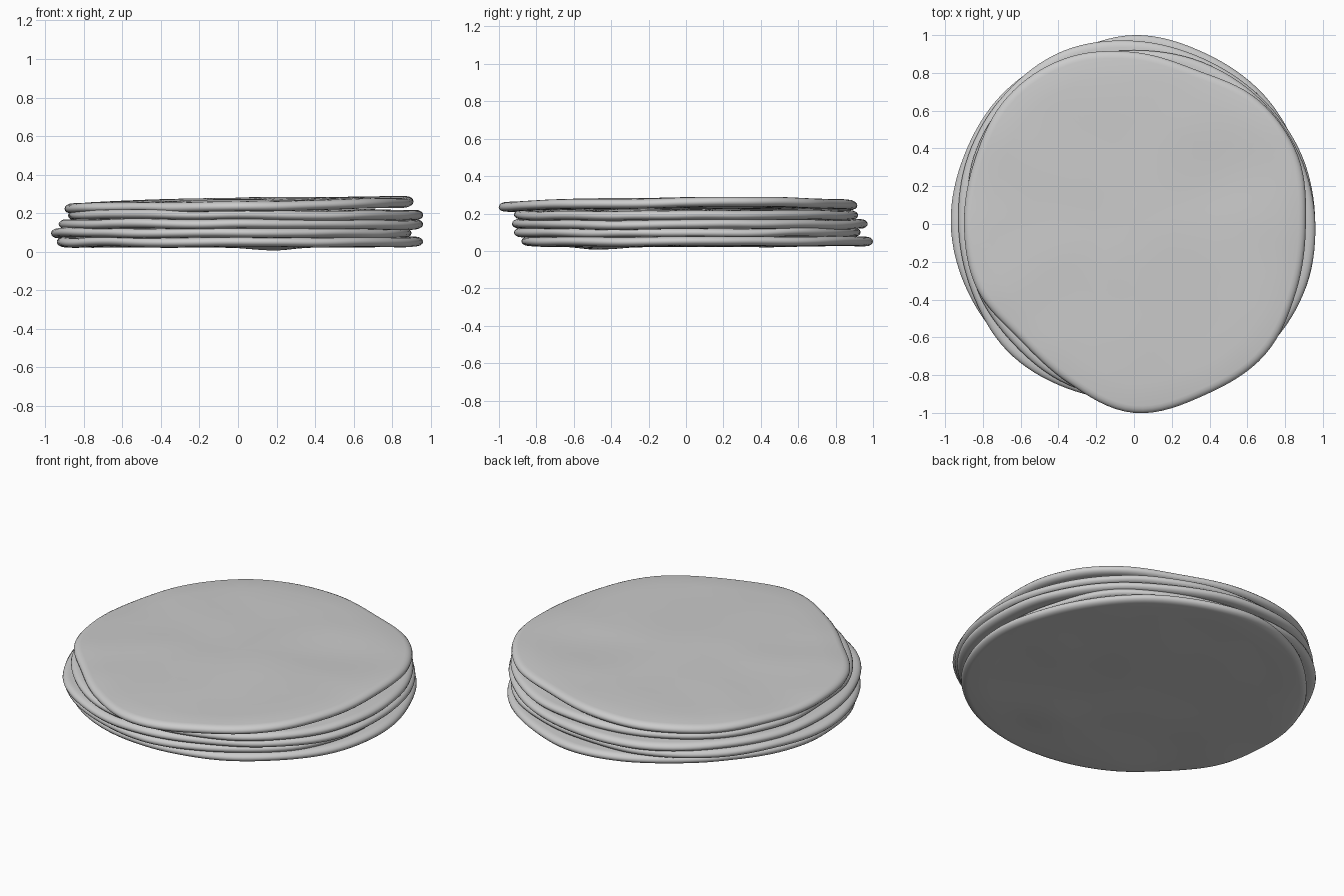
import bpy, bmesh, math
from mathutils import Vector, noise

cube = bpy.data.objects.get("Cube")
if cube:
    bpy.data.objects.remove(cube, do_unlink=True)

mat = bpy.data.materials.new("plain_grey")
mat.use_nodes = True
GREY = (0.6, 0.6, 0.6, 1)
mat.diffuse_color = GREY
mat.node_tree.nodes["Principled BSDF"].inputs["Base Color"].default_value = GREY

SEGMENTS = 128


def outline(radii, t):
    """Smooth closed radius curve through evenly spaced radii, t in 0..1."""
    n = len(radii)
    i = int(t * n)
    u = t * n - i
    a, b, c, d = (radii[(i + k) % n] for k in (-1, 0, 1, 2))
    return b + u * (c - a + u * (2 * a - 5 * b + 4 * c - d + u * (3 * (b - c) + d - a))) / 2


def warp(x, y, seed):
    """Gentle hand-rolled waviness: a shared part and a part of each layer."""
    shared = noise.noise(Vector((x * 2, y * 2, 5)))
    own = noise.noise(Vector((x * 3, y * 3, seed * 7.3)))
    return 0.008 * shared + 0.007 * own


def flat_round(name, z, thick, radii, seed, tilt=(0, 0), dome=0.0, sag=0.0):
    bm = bmesh.new()
    half = thick / 2
    # Cross-section as (share of radius, inset from rim, height)
    inner = [k / 8 for k in range(1, 8)]
    section = [(f, f * 1.5 * half, half) for f in inner]
    for k in range(9):
        a = math.pi * (0.5 - k / 8)
        section.append((1, 1.5 * half * (1 - math.cos(a)), half * math.sin(a)))
    section += [(f, f * 1.5 * half, -half) for f in reversed(inner)]

    def height(x, y, h):
        lift = dome * (1 - x * x - y * y) + tilt[0] * x + tilt[1] * y
        dip = sag * math.exp(-((x - 0.18) ** 2 + (y + 0.48) ** 2) / 0.025) if h < 0 else 0
        return z + h + lift + warp(x, y, seed) - dip

    rings = []
    for f, inset, h in section:
        ring = []
        for s in range(SEGMENTS):
            t = s / SEGMENTS
            a = t * math.tau
            r = outline(radii, t) * f - inset
            x, y = r * math.cos(a), r * math.sin(a)
            ring.append(bm.verts.new((x, y, height(x, y, h))))
        rings.append(ring)
    for upper, lower in zip(rings, rings[1:]):
        for s in range(SEGMENTS):
            e = (s + 1) % SEGMENTS
            bm.faces.new((upper[s], lower[s], lower[e], upper[e]))
    for ring, h in ((rings[0], half), (rings[-1], -half)):
        mid = bm.verts.new((0, 0, height(0, 0, h)))
        for s in range(SEGMENTS):
            bm.faces.new((mid, ring[s], ring[(s + 1) % SEGMENTS]))
    bmesh.ops.recalc_face_normals(bm, faces=bm.faces)
    mesh = bpy.data.meshes.new(name)
    bm.to_mesh(mesh)
    bm.free()
    mesh.shade_smooth()
    mesh.materials.append(mat)
    bpy.context.collection.objects.link(bpy.data.objects.new(name, mesh))


# Radii run anticlockwise from +x in sixteen equal steps
flat_round("bottom_round", 0.05, 0.05,
           [.96, .95, .97, .98, 1, .96, .93, .94, .94, .93, .9, .88, .88, .89, .92, .95],
           1, sag=0.02)
flat_round("second_round", 0.098, 0.05,
           [.9, .92, .95, .93, .93, .97, .98, .97, .97, .95, .93, .91, .92, .9, .91, .92], 2)
flat_round("third_round", 0.143, 0.05,
           [.96, .96, .95, .95, .97, .99, .97, .95, .93, .93, .95, .94, .93, .91, .94, .97], 3)
flat_round("fourth_round", 0.19, 0.05,
           [.96, .95, .94, .93, .92, .93, .94, .92, .88, .9, .9, .92, .92, .92, .96, .97],
           4, dome=0.006)
flat_round("top_round", 0.238, 0.052,
           [.91, .94, .93, .88, .91, .95, .95, .91, .9, .9, .86, .91, 1, .98, .98, .93],
           5, tilt=(0.018, 0.005), dome=0.015)
